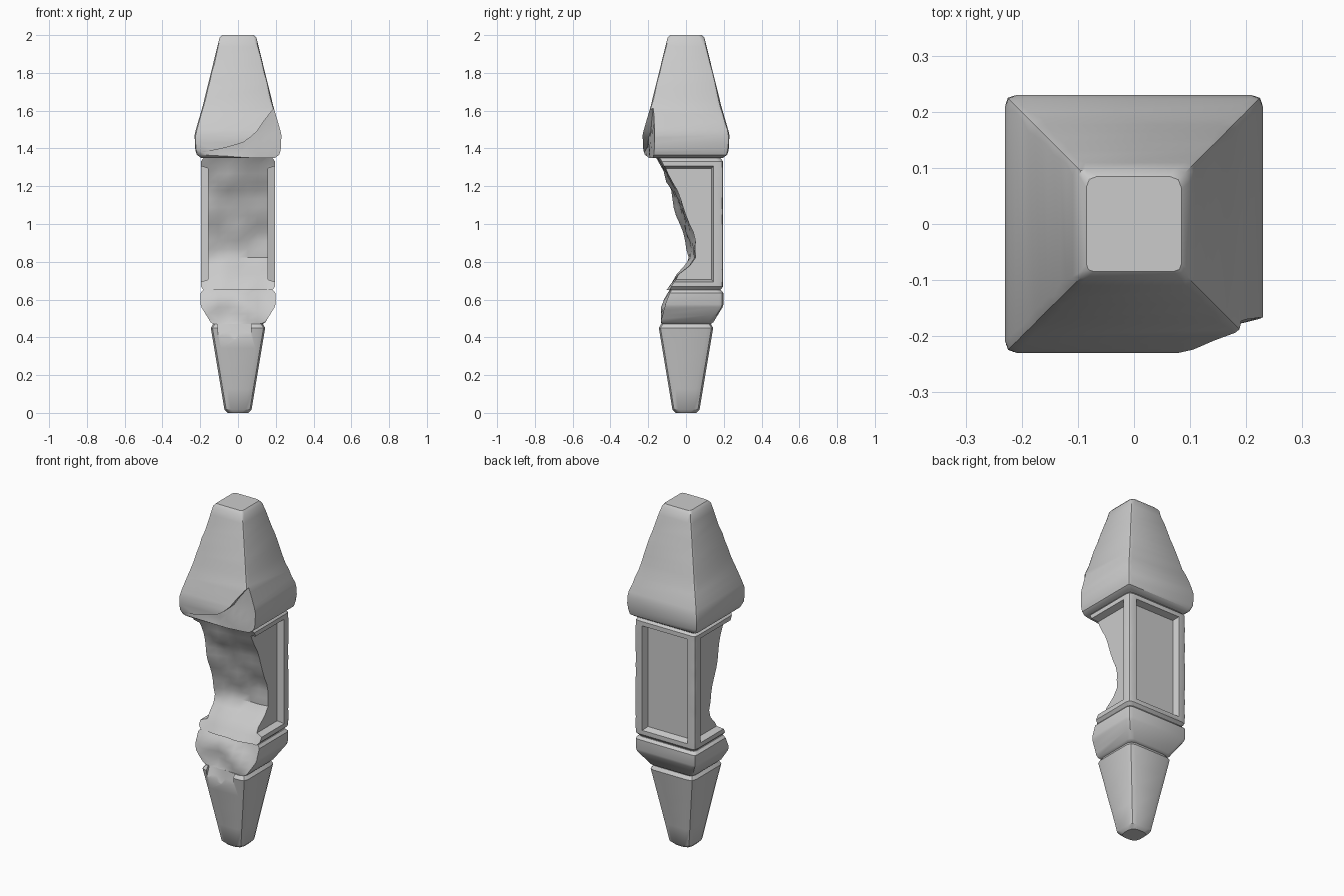
import bpy, bmesh, math, random
from mathutils import noise, Vector

if "Cube" in bpy.data.objects:
    bpy.data.objects.remove(bpy.data.objects["Cube"])

random.seed(4)


def lerp_table(table, t):
    """Linear lookup in a sorted list of (key, value)."""
    for (a, va), (b, vb) in zip(table, table[1:]):
        if t <= b:
            return va + (vb - va) * max(0, (t - a) / (b - a))
    return table[-1][1]


def to_object(name, bm):
    bmesh.ops.recalc_face_normals(bm, faces=bm.faces)
    me = bpy.data.meshes.new(name)
    bm.to_mesh(me)
    bm.free()
    ob = bpy.data.objects.new(name, me)
    bpy.context.collection.objects.link(ob)
    return ob


def block(name, sections, chamfer, wear, step=0.045):
    """Square column lofted through (z, half width), with worn, rounded corners."""
    zs = []
    for (a, _), (b, _) in zip(sections, sections[1:]):
        n = max(1, round((b - a) / step))
        zs += [a + (b - a) * k / n for k in range(n)]
    zs.append(sections[-1][0])
    bm = bmesh.new()
    rings = []
    for z in zs:
        h = lerp_table(sections, z)
        ring = []
        for k in range(4):
            c = chamfer + random.uniform(-wear, wear)
            m = h - c * 0.27
            ca, sa = math.cos(k * math.pi / 2), math.sin(k * math.pi / 2)
            for x, y in ((h, h - c), (m, m), (h - c, h)):
                ring.append(bm.verts.new((x * ca - y * sa, x * sa + y * ca, z)))
        rings.append(ring)
    for lo, hi in zip(rings, rings[1:]):
        for i in range(12):
            j = (i + 1) % 12
            bm.faces.new((lo[i], lo[j], hi[j], hi[i]))
    bm.faces.new(rings[0])
    bm.faces.new(rings[-1])
    return to_object(name, bm)


def break_cutter(name, nu, nv, surface):
    """Solid in front of a broken surface(u, v), used to knock material away."""
    bm = bmesh.new()
    g = [[bm.verts.new(surface(i / nu, j / nv)) for j in range(nv + 1)] for i in range(nu + 1)]
    faces = [bm.faces.new((g[i][j], g[i + 1][j], g[i + 1][j + 1], g[i][j + 1]))
             for i in range(nu) for j in range(nv)]
    ext = bmesh.ops.extrude_face_region(bm, geom=faces, use_keep_orig=True)
    for v in ext["geom"]:
        if isinstance(v, bmesh.types.BMVert):
            v.co.y = -0.6
    return to_object(name, bm)


def panel_cutter(name, turn):
    """Shallow tray with sloped walls, turned to one side of the shaft."""
    bm = bmesh.new()
    rows = [[bm.verts.new((d, sy * w, 1.0 + sz * h)) for sy, sz in ((-1, -1), (1, -1), (1, 1), (-1, 1))]
            for d, w, h in ((0.16, 0.135, 0.295), (0.24, 0.16, 0.32))]
    bm.faces.new(rows[0])
    bm.faces.new(rows[1])
    for i in range(4):
        j = (i + 1) % 4
        bm.faces.new((rows[0][i], rows[0][j], rows[1][j], rows[1][i]))
    ob = to_object(name, bm)
    ob.rotation_euler.z = turn
    return ob


def finish(ob, cutters, angle=35):
    bpy.context.view_layer.update()
    bpy.ops.object.select_all(action='DESELECT')
    bpy.context.view_layer.objects.active = ob
    ob.select_set(True)
    for c in cutters:
        c.hide_render = True
        m = ob.modifiers.new("cut", 'BOOLEAN')
        m.object, m.operation, m.solver = c, 'DIFFERENCE', 'EXACT'
        bpy.ops.object.modifier_apply(modifier=m.name)
        bpy.data.objects.remove(c)
    bpy.ops.object.shade_smooth_by_angle(angle=math.radians(angle))


def rough(x, z, size, seed):
    return size * noise.noise(Vector((x * 9 + seed, seed, z * 9)))


# Tapered cap with a chip out of the lower front right corner
cap = block("cap", [(1.35, 0.195), (1.365, 0.217), (1.39, 0.226), (1.47, 0.23), (1.50, 0.223),
                    (1.62, 0.188), (1.985, 0.098), (2.0, 0.085)], 0.018, 0.008)
CHIP_TOP = [(-0.21, 1.375), (-0.08, 1.40), (0.04, 1.435), (0.11, 1.50), (0.16, 1.58), (0.26, 1.68)]


def chip_surface(u, v):
    x = -0.21 + 0.47 * u
    z = 1.3 + (lerp_table(CHIP_TOP, x) - 1.3) * v
    y = lerp_table([(-0.21, -0.222), (0.05, -0.20), (0.26, -0.16)], x)
    return x, y + rough(x, z, 0.008, 2), z


finish(cap, [break_cutter("cap_chip", 12, 5, chip_surface)])

# Shaft with recessed side and back panels and a hollowed-out front
shaft = block("shaft", [(0.65, 0.18), (0.668, 0.197), (1.332, 0.197), (1.35, 0.18)], 0.02, 0.006)
HOLLOW = [(0.60, -0.12), (0.66, -0.09), (0.70, -0.065), (0.75, -0.035), (0.80, 0.01), (0.90, 0.005),
          (1.0, -0.03), (1.13, -0.065), (1.25, -0.112), (1.33, -0.14), (1.40, -0.17)]
LEAN = [(0.60, 0), (0.74, 0.0), (0.80, 0.045), (1.05, 0.05), (1.28, 0.015), (1.40, 0)]


def hollow_surface(u, v):
    x, z = -0.26 + 0.52 * u, 0.6 + 0.8 * v
    y = lerp_table(HOLLOW, z) + lerp_table(LEAN, z) * min(1, max(0, (x + 0.16) / 0.3))
    return x, y + rough(x, z, 0.018, 5), z


finish(shaft, [panel_cutter("panel_cut", t) for t in (0, math.pi / 2, math.pi)]
       + [break_cutter("hollow_cut", 10, 18, hollow_surface)])

# Collar under the shaft, broken along the front
collar = block("collar", [(0.47, 0.13), (0.48, 0.145), (0.56, 0.194), (0.575, 0.198),
                          (0.635, 0.198), (0.65, 0.185)], 0.022, 0.006)
BREAK = [(0.42, -0.125), (0.48, -0.13), (0.55, -0.122), (0.60, -0.11), (0.64, -0.085), (0.70, -0.05)]


def break_surface(u, v):
    x, z = -0.26 + 0.52 * u, 0.42 + 0.28 * v
    return x, lerp_table(BREAK, z) + rough(x, z, 0.03, 8), z


finish(collar, [break_cutter("collar_break", 10, 8, break_surface)])

# Tapered foot with broad corner chamfers and a small chip at the top front
foot = block("foot", [(0.0, 0.055), (0.018, 0.072), (0.45, 0.144), (0.47, 0.132)], 0.034, 0.002, 0.1)


def foot_chip_surface(u, v):
    x, z = -0.105 + 0.175 * u, 0.36 + 0.13 * v
    return x, -0.148 + 0.035 * v + rough(x, z, 0.012, 3), z


finish(foot, [break_cutter("foot_chip", 6, 4, foot_chip_surface)])
